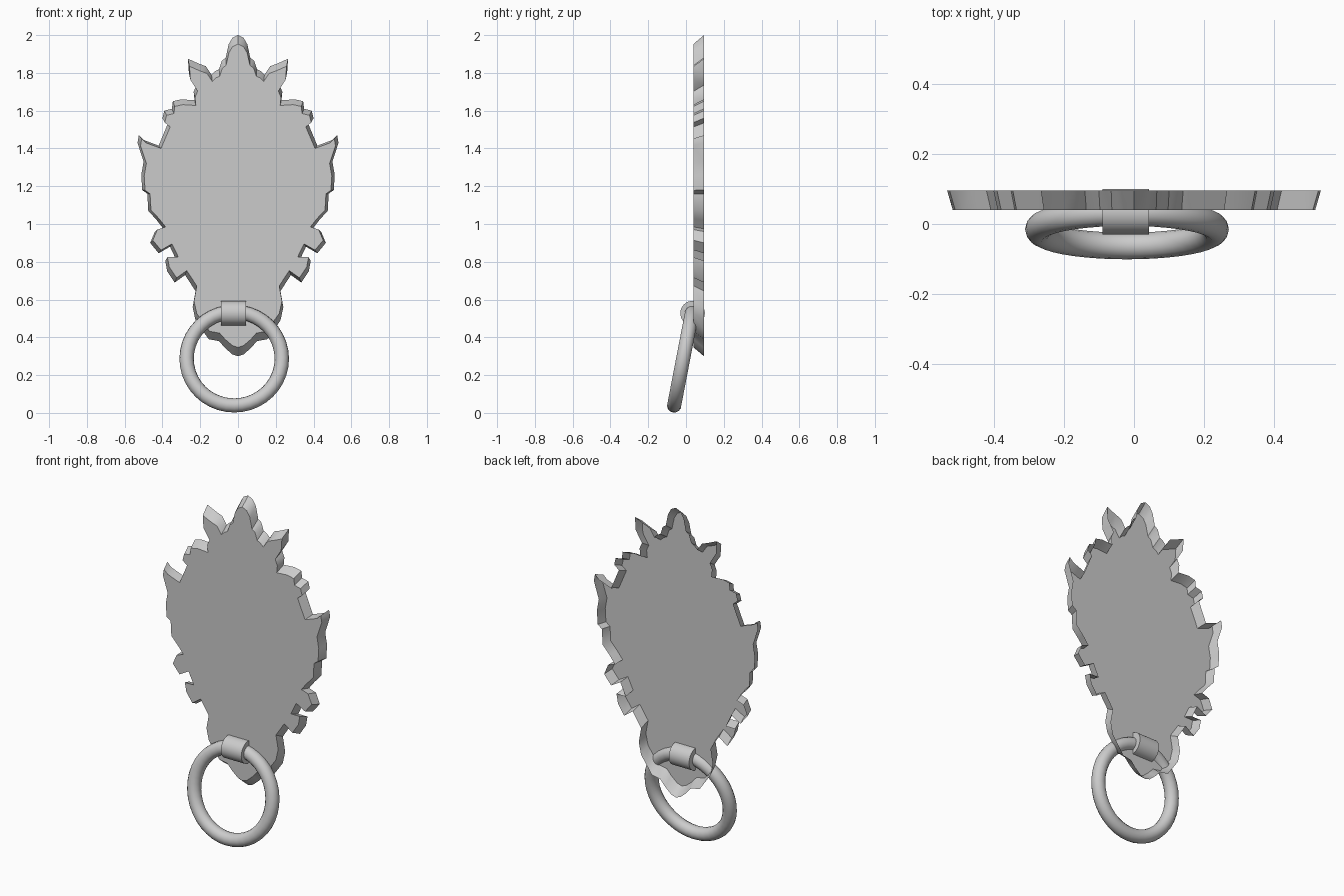
import bpy, bmesh, math

if "Cube" in bpy.data.objects:
    bpy.data.objects.remove(bpy.data.objects["Cube"])

# Right half of the leafy outline, from top tip to bottom tip (x, z)
HALF = [
    (0.03, 1.985), (0.05, 1.95), (0.065, 1.88), (0.085, 1.865), (0.10, 1.82), (0.12, 1.81),
    (0.14, 1.79), (0.17, 1.835), (0.21, 1.85), (0.265, 1.875), (0.26, 1.80), (0.22, 1.735),
    (0.235, 1.70), (0.23, 1.655), (0.30, 1.66), (0.345, 1.65), (0.35, 1.61),
    (0.39, 1.60), (0.40, 1.56), (0.37, 1.535), (0.42, 1.415), (0.46, 1.43),
    (0.50, 1.445), (0.525, 1.47), (0.532, 1.43), (0.50, 1.33), (0.512, 1.26),
    (0.507, 1.18), (0.48, 1.16), (0.475, 1.07), (0.43, 1.02), (0.395, 0.975),
    (0.44, 0.96), (0.465, 0.90), (0.42, 0.845), (0.36, 0.88), (0.325, 0.805),
    (0.385, 0.805), (0.375, 0.75), (0.335, 0.69), (0.28, 0.73), (0.225, 0.645),
    (0.24, 0.56), (0.225, 0.49), (0.19, 0.44), (0.155, 0.39), (0.10, 0.38),
    (0.07, 0.345), (0.03, 0.31),
]


def smooth(obj, angle=30):
    bpy.ops.object.select_all(action='DESELECT')
    obj.select_set(True)
    bpy.context.view_layer.objects.active = obj
    bpy.ops.object.shade_smooth_by_angle(angle=math.radians(angle))


# Back plate: flat front cap with drafted rim, open behind
outline = [(0, 2.0)] + HALF + [(0, 0.30)] + [(-x, z) for x, z in reversed(HALF)]
bm = bmesh.new()
front = [bm.verts.new((x * 0.97, 0.04, 1.15 + (z - 1.15) * 0.945)) for x, z in outline]
back = [bm.verts.new((x, 0.095, z)) for x, z in outline]
n = len(outline)
cap = bm.faces.new(front)
for i in range(n):
    j = (i + 1) % n
    bm.faces.new((front[i], back[i], back[j], front[j]))
bmesh.ops.recalc_face_normals(bm, faces=bm.faces)
cap.normal_update()
if cap.normal.y > 0:
    bmesh.ops.reverse_faces(bm, faces=bm.faces)
bmesh.ops.triangulate(bm, faces=[cap])
mesh = bpy.data.meshes.new("leaf_plate")
bm.to_mesh(mesh)
bm.free()
plate = bpy.data.objects.new("leaf_plate", mesh)
bpy.context.collection.objects.link(plate)
smooth(plate, 40)

# Hanging ring, leaning out at the bottom
bpy.ops.mesh.primitive_torus_add(
    major_radius=0.252, minor_radius=0.038, major_segments=40, minor_segments=14,
    location=(-0.02, -0.015, 0.287), rotation=(math.pi / 2 - 0.19, 0, 0))
ring = bpy.context.object
ring.name = "pull_ring"
smooth(ring, 60)

# Sleeve that holds the ring
bpy.ops.mesh.primitive_cylinder_add(
    vertices=32, radius=0.065, depth=0.132,
    location=(-0.024, 0.035, 0.528), rotation=(0, math.pi / 2, 0))
sleeve = bpy.context.object
sleeve.name = "ring_sleeve"
smooth(sleeve)
